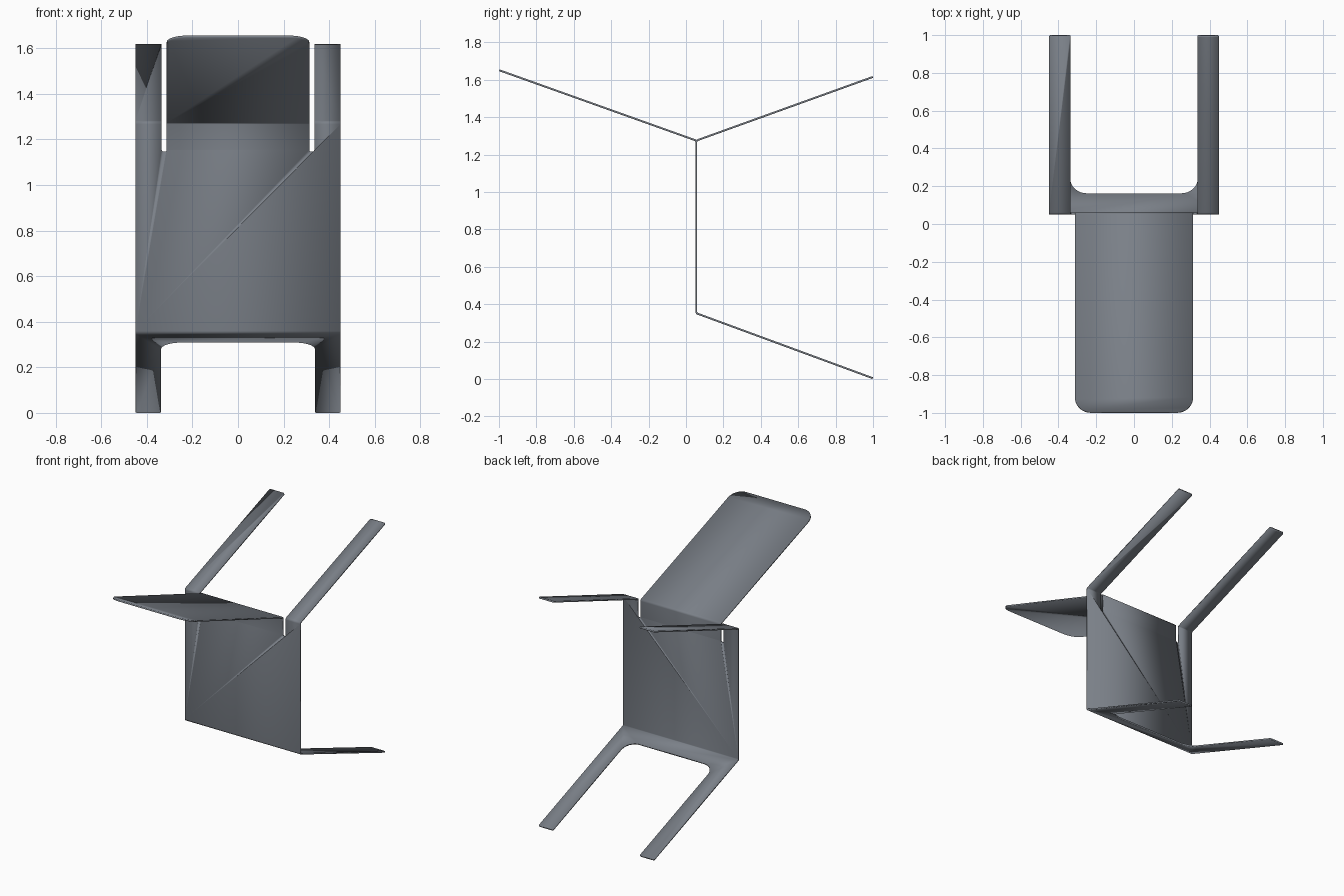
import bpy, bmesh
from mathutils import Vector

cube = bpy.data.objects.get("Cube")
if cube:
    bpy.data.objects.remove(cube, do_unlink=True)

THICK = 0.01
HALF_W, SLOT_OUT, SLOT_IN = 0.45, 0.335, 0.313

# Fold lines and free ends of the sheet, seen from the side
low_fold, top_fold = Vector((0, 0.055, 0.352)), Vector((0, 0.055, 1.275))
leg_end = Vector((0, 0.998, 0.005))
arm_end = Vector((0, 0.998, 1.615))
seat_end = Vector((0, -0.998, 1.651))

steel = bpy.data.materials.new("steel grey")
steel.use_nodes = True
colour = (0.195, 0.215, 0.245, 1)
steel.diffuse_color = colour
steel.node_tree.nodes["Principled BSDF"].inputs["Base Color"].default_value = colour


def fillet(points, steps=8):
    """Round each (x, d, radius) corner of a closed flat outline."""
    out = []
    for i, (x, d, r) in enumerate(points):
        p = Vector((x, d))
        if r == 0:
            out.append(p)
            continue
        a = (Vector(points[i - 1][:2]) - p).normalized() * r
        b = (Vector(points[(i + 1) % len(points)][:2]) - p).normalized() * r
        centre = p + a + b
        for k in range(steps + 1):
            t = k / steps
            arm = (-b * (1 - t) - a * t).normalized() * r
            out.append(centre + arm)
    return out


def add_panel(bm, points, base, end):
    """Lay a flat outline on the plane running from base towards end."""
    along = (end - base).normalized()
    bm.faces.new([bm.verts.new(base + along * p.y + Vector((p.x, 0, 0)))
                  for p in fillet(points)])


def mirrored(half):
    """Close a right-hand outline with its mirror image."""
    return half + [(-x, d, r) for x, d, r in reversed(half)]


bm = bmesh.new()

# Upright panel with two slots beside the seat tongue
height = (top_fold - low_fold).length
slot = height - 0.128
add_panel(bm, mirrored([
    (HALF_W, 0, 0), (HALF_W, height, 0), (SLOT_OUT, height, 0),
    (SLOT_OUT, slot, 0.008), (SLOT_IN, slot, 0.008), (SLOT_IN, height, 0)]),
    low_fold, top_fold)

# Base with two legs and a round-cornered opening
leg = (leg_end - low_fold).length
add_panel(bm, mirrored([
    (HALF_W, 0, 0), (HALF_W, leg, 0.008), (SLOT_OUT + 0.003, leg, 0.008),
    (SLOT_OUT + 0.003, 0.113, 0.085)]), low_fold, leg_end)

# Seat tongue
seat = (seat_end - top_fold).length
add_panel(bm, mirrored([(SLOT_IN, 0, 0), (SLOT_IN, seat, 0.085)]), top_fold, seat_end)

# Rear arms
arm = (arm_end - top_fold).length
for s in (-1, 1):
    add_panel(bm, [(s * SLOT_OUT, 0, 0), (s * HALF_W, 0, 0),
                   (s * HALF_W, arm, 0.008), (s * SLOT_OUT, arm, 0.008)],
              top_fold, arm_end)

# Weld the folds into one sheet
bmesh.ops.remove_doubles(bm, verts=bm.verts, dist=0.0005)
bmesh.ops.recalc_face_normals(bm, faces=bm.faces)
mesh = bpy.data.meshes.new("folded_sheet_chair")
bm.to_mesh(mesh)
bm.free()
mesh.materials.append(steel)
chair = bpy.data.objects.new("folded_sheet_chair", mesh)
bpy.context.collection.objects.link(chair)

# Soft bends, then sheet thickness
bend = chair.modifiers.new("bend", 'BEVEL')
bend.width, bend.segments, bend.limit_method = 0.008, 4, 'ANGLE'
sheet = chair.modifiers.new("thickness", 'SOLIDIFY')
sheet.thickness, sheet.offset, sheet.use_even_offset = THICK, 0, True

bpy.context.view_layer.objects.active = chair
chair.select_set(True)
bpy.ops.object.shade_smooth_by_angle(angle=0.6)
